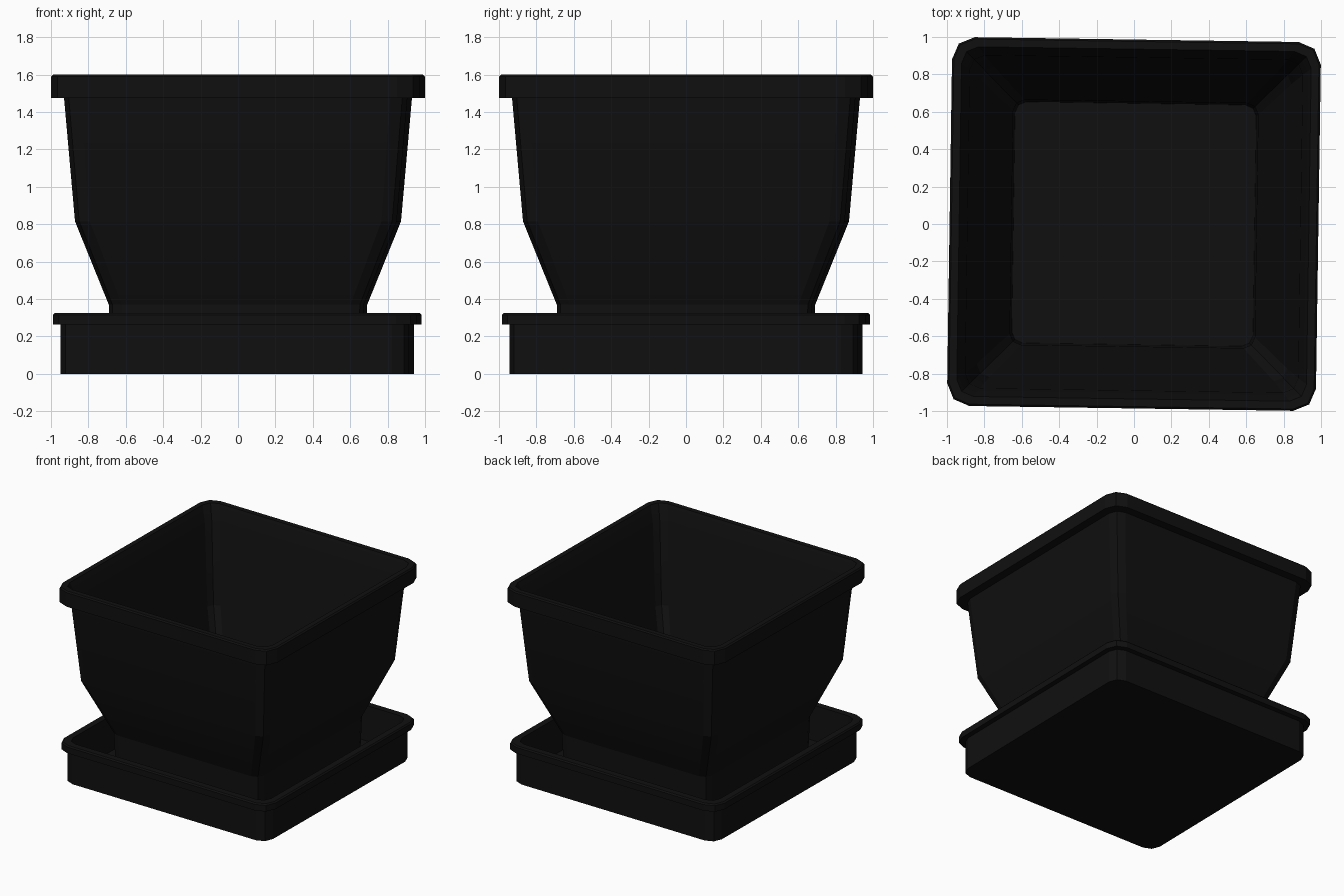
import bpy, bmesh, math

if "Cube" in bpy.data.objects:
    bpy.data.objects.remove(bpy.data.objects["Cube"], do_unlink=True)

black = bpy.data.materials.new("black plastic")
black.use_nodes = True
black.diffuse_color = (0.005, 0.005, 0.005, 1)
bsdf = black.node_tree.nodes["Principled BSDF"]
bsdf.inputs["Base Color"].default_value = (0.005, 0.005, 0.005, 1)
bsdf.inputs["Roughness"].default_value = 0.6

CORNER_STEPS = 2
TWIST = math.radians(-0.85)


def square_ring(bm, half, z, radius):
    """Ring of vertices around a square with rounded corners."""
    ring = []
    for quarter in range(4):
        mid = math.pi / 4 + quarter * math.pi / 2
        cx = math.copysign(half - radius, math.cos(mid))
        cy = math.copysign(half - radius, math.sin(mid))
        for step in range(CORNER_STEPS + 1):
            a = (quarter + step / CORNER_STEPS) * math.pi / 2
            ring.append(bm.verts.new((cx + radius * math.cos(a),
                                      cy + radius * math.sin(a), z)))
    return ring


def square_vessel(name, profile, x=0):
    """Loft (half width, height, corner radius) rings, closed at both ends."""
    bm = bmesh.new()
    rings = [square_ring(bm, *p) for p in profile]
    for low, high in zip(rings, rings[1:]):
        n = len(low)
        for i in range(n):
            j = (i + 1) % n
            bm.faces.new((low[i], low[j], high[j], high[i]))
    bm.faces.new(rings[0][::-1])
    bm.faces.new(rings[-1])
    bmesh.ops.recalc_face_normals(bm, faces=bm.faces)
    mesh = bpy.data.meshes.new(name)
    bm.to_mesh(mesh)
    bm.free()
    mesh.materials.append(black)
    obj = bpy.data.objects.new(name, mesh)
    bpy.context.collection.objects.link(obj)
    obj.location.x = x
    obj.rotation_euler.z = TWIST
    bpy.ops.object.select_all(action='DESELECT')
    obj.select_set(True)
    bpy.context.view_layer.objects.active = obj
    bpy.ops.object.shade_smooth_by_angle(angle=math.radians(20))
    return obj


# Saucer: outside wall, overhanging lip, then inside wall and floor
square_vessel("saucer", [
    (0.932, 0, 0.09), (0.932, 0.265, 0.09),
    (0.972, 0.265, 0.11), (0.972, 0.315, 0.11), (0.962, 0.325, 0.10),
    (0.91, 0.325, 0.08), (0.90, 0.04, 0.08)], x=-0.004)

# Pot: foot, flared belly, tall wall, rim, then down the inside to the floor
square_vessel("pot", [
    (0.672, 0.04, 0.07), (0.682, 0.37, 0.07),
    (0.86, 0.815, 0.08), (0.918, 1.475, 0.09),
    (0.986, 1.475, 0.12), (0.986, 1.59, 0.12), (0.976, 1.6, 0.11),
    (0.935, 1.6, 0.09), (0.89, 1.475, 0.08),
    (0.83, 0.825, 0.07), (0.655, 0.385, 0.06), (0.645, 0.08, 0.06)])
